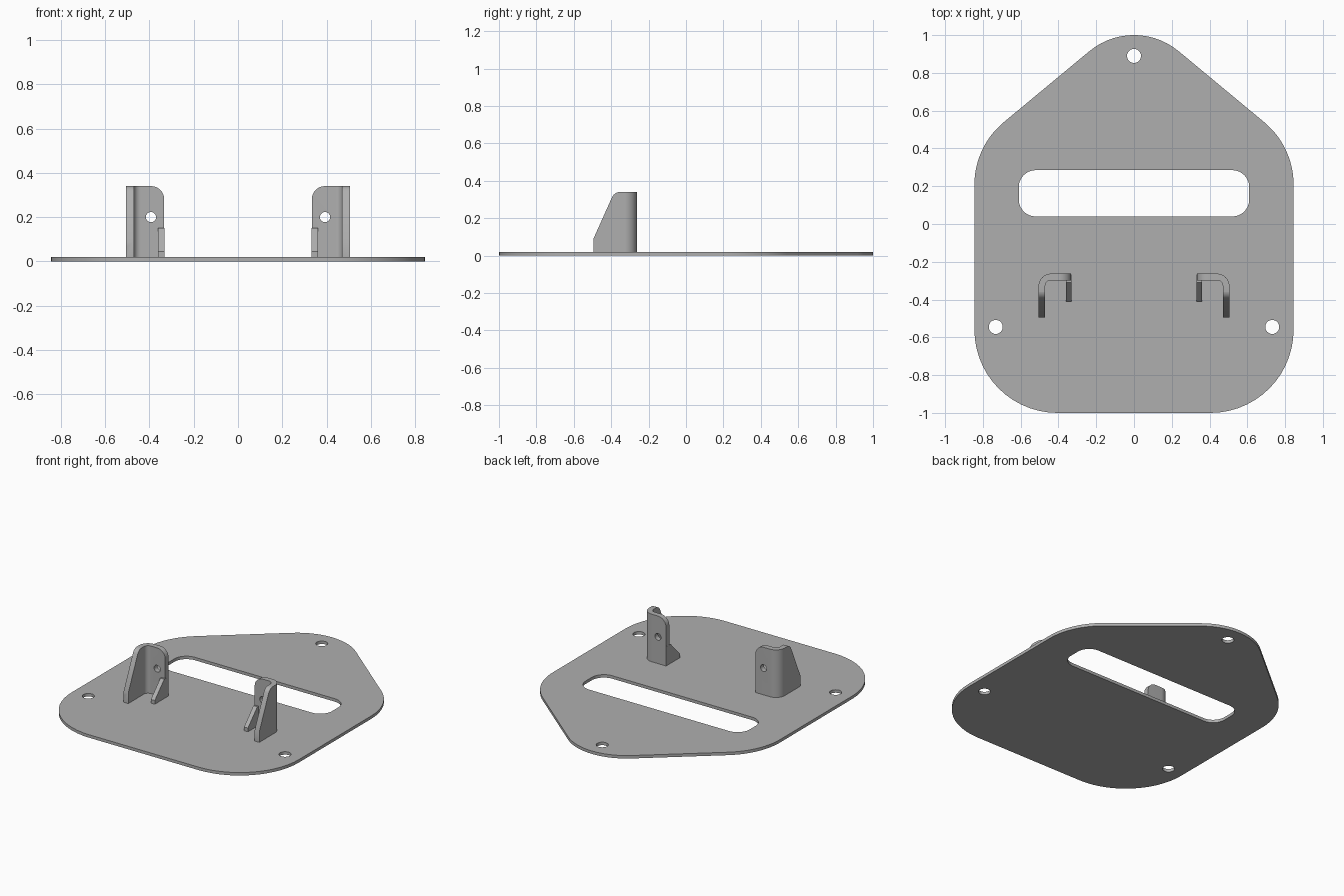
import bpy, bmesh, math
from mathutils import Vector

if "Cube" in bpy.data.objects:
    bpy.data.objects.remove(bpy.data.objects["Cube"], do_unlink=True)

steel = bpy.data.materials.new("grey_steel")
steel.use_nodes = True
steel.diffuse_color = (0.43, 0.43, 0.43, 1)
steel.node_tree.nodes["Principled BSDF"].inputs["Base Color"].default_value = steel.diffuse_color


def rounded(corners, steps=14):
    """Outline through (x, y, radius) corners, each rounded by an arc."""
    points = []
    for i, (x, y, r) in enumerate(corners):
        p = Vector((x, y))
        if r == 0:
            points.append(p)
            continue
        a = (Vector(corners[i - 1][:2]) - p).normalized()
        b = (Vector(corners[(i + 1) % len(corners)][:2]) - p).normalized()
        half = a.angle(b) / 2
        centre = p + (a + b).normalized() * r / math.sin(half)
        start = p + a * r / math.tan(half) - centre
        end = p + b * r / math.tan(half) - centre
        turn = math.atan2(start.x * end.y - start.y * end.x, start.dot(end))
        for k in range(steps + 1):
            t = turn * k / steps
            c, s = math.cos(t), math.sin(t)
            points.append(centre + Vector((start.x * c - start.y * s, start.x * s + start.y * c)))
    return points


def circle(x, y, r, n=32):
    return [Vector((x + r * math.cos(math.tau * k / n), y + r * math.sin(math.tau * k / n)))
            for k in range(n)]


def prism(name, loops, low, high, axis="z"):
    """Extrude an outline with optional hole loops along one axis."""
    curve = bpy.data.curves.new(name, "CURVE")
    curve.dimensions = "2D"
    curve.fill_mode = "BOTH"
    curve.extrude = (high - low) / 2
    for loop in loops:
        spline = curve.splines.new("POLY")
        spline.points.add(len(loop) - 1)
        for point, p in zip(spline.points, loop):
            point.co = (p.x, p.y, 0, 1)
        spline.use_cyclic_u = True
    temp = bpy.data.objects.new("outline", curve)
    bpy.context.collection.objects.link(temp)
    graph = bpy.context.evaluated_depsgraph_get()
    mesh = bpy.data.meshes.new_from_object(temp.evaluated_get(graph))
    bpy.data.objects.remove(temp, do_unlink=True)

    bm = bmesh.new()
    bm.from_mesh(mesh)
    bmesh.ops.remove_doubles(bm, verts=bm.verts, dist=0.00005)
    for v in bm.verts:
        u, w, d = v.co.x, v.co.y, v.co.z + (low + high) / 2
        v.co = {"x": (d, u, w), "y": (u, d, w), "z": (u, w, d)}[axis]
    bmesh.ops.recalc_face_normals(bm, faces=bm.faces)
    bm.to_mesh(mesh)
    bm.free()
    mesh.materials.clear()
    mesh.materials.append(steel)
    ob = bpy.data.objects.new(name, mesh)
    bpy.context.collection.objects.link(ob)
    return ob


def combine(ob, other, operation):
    mod = ob.modifiers.new("combine", "BOOLEAN")
    mod.operation, mod.solver, mod.object = operation, "EXACT", other
    graph = bpy.context.evaluated_depsgraph_get()
    mesh = bpy.data.meshes.new_from_object(ob.evaluated_get(graph))
    ob.modifiers.clear()
    ob.data = mesh
    bpy.data.objects.remove(other, do_unlink=True)


TOP, PLATE, WALL = 0.34, 0.02, 0.035

# Base plate with carrying slot and three bolt holes
half = [(0.845, -1, 0.44), (0.845, 0.41, 0.43)]
outline = half + [(0, 1.111, 0.37)] + [(-x, y, r) for x, y, r in reversed(half)]
slot = [(-0.61, 0.04, 0.09), (0.61, 0.04, 0.09), (0.61, 0.285, 0.09), (-0.61, 0.285, 0.09)]
holes = [circle(x, y, 0.037) for x, y in ((0, 0.89), (0.732, -0.545), (-0.732, -0.545))]
parts = [prism("base_plate", [rounded(outline), rounded(slot)] + holes, 0, PLATE)]

# Folded brackets, each an outer flange, a back wall and a short inner tab
for name, s in (("left_bracket", 1), ("right_bracket", -1)):
    inner, outer, front, back = 0.333, 0.505, -0.495, -0.263
    plan = [(s * inner, back, 0), (s * outer, back, 0.065), (s * outer, front, 0),
            (s * (outer - WALL), front, 0), (s * (outer - WALL), back - WALL, 0.03),
            (s * inner, back - WALL, 0)]
    bracket = prism(name, [rounded(plan)], PLATE - 0.005, TOP)

    # Sloping flange profile
    side = [(front, 0, 0), (front, 0.09, 0), (-0.383, TOP, 0.05), (0, TOP + 0.0, 0), (0, 0, 0)]
    side = [(y, z + (0.01 if z == TOP and y == 0 else 0), r) for y, z, r in side]
    combine(bracket, prism("side_profile", [rounded(side)], -1, 1, "x"), "INTERSECT")

    # Rounded top corner and pin hole of the back wall
    face = [(s * inner, 0, 0), (s * inner, TOP, 0.06), (s * 0.6, TOP, 0), (s * 0.6, 0, 0)]
    cutter = prism("wall_profile", [rounded(face), circle(s * 0.393, 0.2, 0.023)], -1, 0, "y")
    combine(bracket, cutter, "INTERSECT")

    # Inner tab
    tab = [(-0.41, PLATE - 0.005, 0), (-0.41, 0.045, 0), (-0.31, 0.15, 0),
           (back - 0.005, 0.15, 0), (back - 0.005, PLATE - 0.005, 0)]
    low, high = sorted((s * (inner - 0.001), s * (inner + 0.028)))
    combine(bracket, prism("tab", [rounded(tab)], low, high, "x"), "UNION")
    parts.append(bracket)

bpy.ops.object.select_all(action="DESELECT")
for part in parts:
    part.select_set(True)
bpy.context.view_layer.objects.active = parts[0]
bpy.ops.object.shade_smooth_by_angle(angle=math.radians(30))
